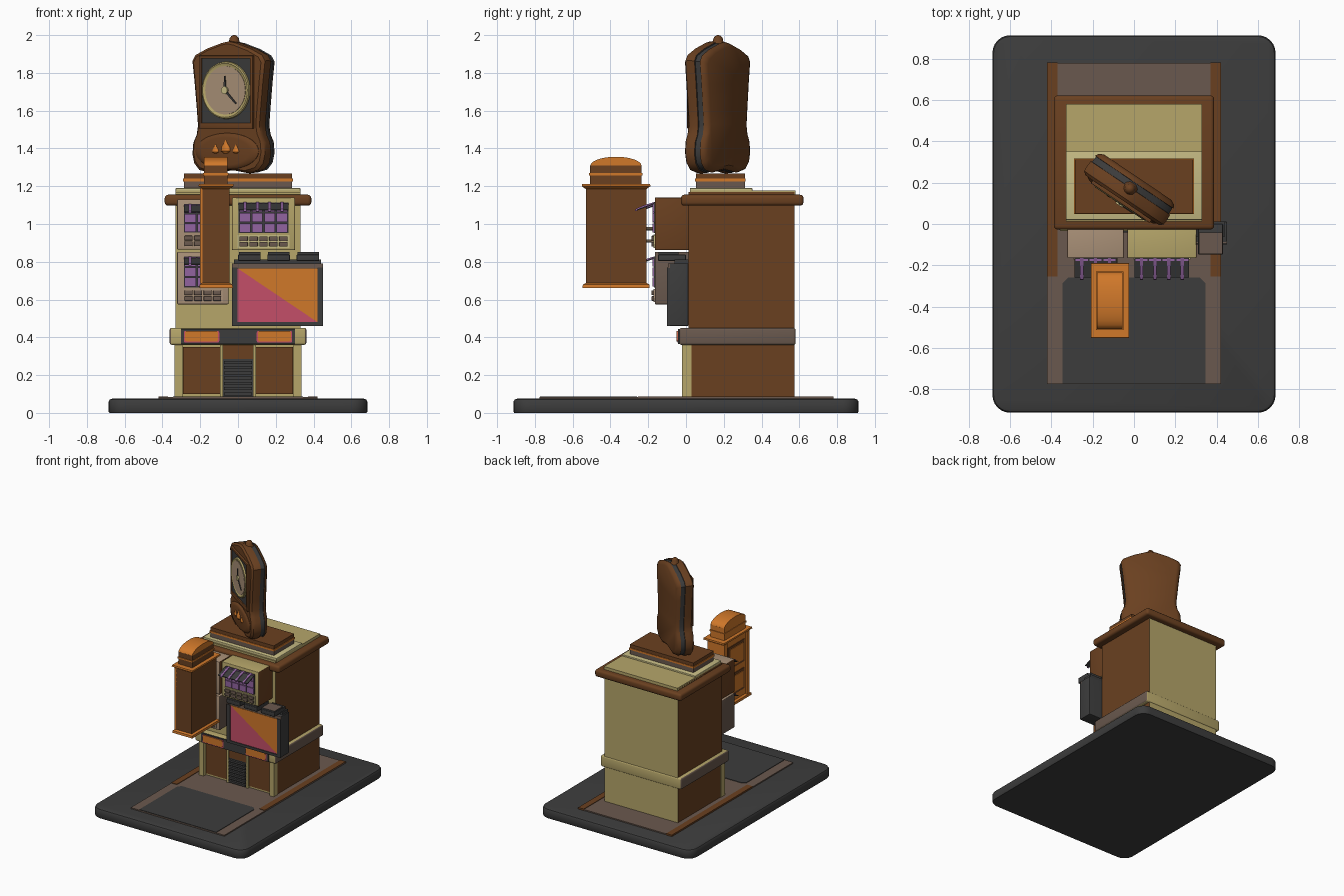
import bpy, bmesh, math
from mathutils import Matrix

if "Cube" in bpy.data.objects:
    bpy.data.objects.remove(bpy.data.objects["Cube"])


def material(name, r, g, b):
    m = bpy.data.materials.new(name)
    m.diffuse_color = [((c / 255 + 0.055) / 1.055) ** 2.4 for c in (r, g, b)] + [1]
    m.use_nodes = True
    m.node_tree.nodes["Principled BSDF"].inputs["Base Color"].default_value = m.diffuse_color
    return m


DARK = material("charcoal", 60, 60, 60)
BROWN = material("walnut_brown", 106, 64, 32)
ORANGE = material("amber_orange", 208, 120, 42)
KHAKI = material("khaki", 182, 166, 106)
PALE = material("pale_khaki", 198, 187, 132)
TAUPE = material("taupe", 106, 89, 78)
TAN = material("tan", 170, 145, 120)
PURPLE = material("purple", 146, 100, 160)
PINK = material("rose_pink", 196, 78, 104)


def finish(name, bm, mats, rule=None, M=None):
    bmesh.ops.recalc_face_normals(bm, faces=bm.faces)
    bm.normal_update()
    if rule:
        for f in bm.faces:
            f.material_index = rule(f)
    me = bpy.data.meshes.new(name)
    bm.to_mesh(me)
    bm.free()
    for m in mats:
        me.materials.append(m)
    if M:
        me.transform(M)
    ob = bpy.data.objects.new(name, me)
    bpy.context.collection.objects.link(ob)
    return ob


def box(name, xs, ys, zs, *mats, bev=0, rule=None, M=None):
    bm = bmesh.new()
    bmesh.ops.create_cube(bm, size=1)
    for v in bm.verts:
        v.co = [r[0] + (c + 0.5) * (r[1] - r[0]) for c, r in zip(v.co, (xs, ys, zs))]
    if bev:
        bmesh.ops.bevel(bm, geom=bm.edges[:], offset=bev, segments=3, profile=0.5, affect='EDGES')
    return finish(name, bm, mats, rule, M)


def loft(name, rings, *mats, rule=None, M=None):
    """Closed skin through rings of equal point count, with capped ends."""
    bm = bmesh.new()
    vr = [[bm.verts.new(p) for p in r] for r in rings]
    n = len(vr[0])
    for a, b in zip(vr, vr[1:]):
        for i in range(n):
            bm.faces.new((a[i], a[(i + 1) % n], b[(i + 1) % n], b[i]))
    bm.faces.new(vr[0])
    bm.faces.new(vr[-1])
    return finish(name, bm, mats, rule, M)


def prism(name, pts, axis, a, b, mat, M=None):
    put = {'x': lambda u, v, w: (w, u, v), 'y': lambda u, v, w: (u, w, v), 'z': lambda u, v, w: (u, v, w)}[axis]
    return loft(name, [[put(u, v, w) for u, v in pts] for w in (a, b)], mat, M=M)


def rounded(hx, hy, r, seg=6):
    pts = []
    for k, (sx, sy) in enumerate(((1, 1), (-1, 1), (-1, -1), (1, -1))):
        for i in range(seg + 1):
            t = math.pi / 2 * (k + i / seg)
            pts.append((sx * (hx - r) + r * math.cos(t), sy * (hy - r) + r * math.sin(t)))
    return pts


def ellipse(cx, cz, rx, rz, n=40):
    return [(cx + rx * math.cos(i * math.tau / n), cz + rz * math.sin(i * math.tau / n)) for i in range(n)]


def sides(f):
    return 1 if abs(f.normal.x) > 0.6 else 0


# Floor slab and inlays
loft("floor_slab", [[(x, y, z) for x, y in rounded(0.685 - i, 0.913 - i, 0.085 - i)]
                    for z, i in ((0, 0.004), (0.006, 0), (0.06, 0), (0.07, 0.006), (0.075, 0.018))], DARK)
box("floor_inlay", (-0.42, 0.42), (-0.775, 0.78), (0.07, 0.084), TAUPE)
for s in (-1, 1):
    box("floor_strip", sorted((s * 0.37, s * 0.42)), (-0.255, 0.782), (0.07, 0.088), BROWN)
prism("floor_mat", [(-0.345, -0.773), (0.345, -0.773), (0.345, -0.285), (0.32, -0.26), (-0.32, -0.26),
                    (-0.345, -0.285)], 'z', 0.075, 0.088, DARK)

# Cabinet body, belt and cornice
box("cabinet", (-0.33, 0.33), (0.012, 0.575), (0.08, 1.17), KHAKI, BROWN, rule=sides)
box("belt", (-0.362, 0.362), (-0.035, 0.58), (0.36, 0.45), KHAKI, TAUPE, bev=0.012, rule=sides)
box("cornice", (-0.388, 0.388), (-0.027, 0.622), (1.097, 1.155), BROWN, bev=0.018)
box("top_slab", (-0.33, 0.33), (0.02, 0.58), (1.15, 1.178), KHAKI)
box("top_frame", (-0.33, 0.33), (0.02, 0.352), (1.17, 1.19), PALE, bev=0.004)
box("plinth_lower", (-0.285, 0.285), (0.052, 0.312), (1.185, 1.227), TAUPE)
box("plinth_trim", (-0.29, 0.29), (0.048, 0.316), (1.225, 1.24), ORANGE)
box("plinth_upper", (-0.285, 0.285), (0.052, 0.312), (1.238, 1.268), BROWN)

# Lower front: drawers, doors and slatted vent
box("belt_panel", (-0.302, 0.302), (-0.042, 0), (0.366, 0.444), DARK)
for s in (-1, 1):
    rim = [(s * 0.193 + u, 0.403 + v) for u, v in rounded(0.094, 0.031, 0.01, 3)]
    prism("drawer_rim", rim, 'y', -0.046, -0.03, PINK)
    prism("drawer_front", [(s * 0.193 + u, 0.406 + v) for u, v in rounded(0.088, 0.028, 0.012, 3)],
          'y', -0.051, -0.03, ORANGE)
    box("door_panel", sorted((s * 0.093, s * 0.292)), (0.004, 0.02), (0.1, 0.35), BROWN)
    box("corner_post", sorted((s * 0.295, s * 0.335)), (-0.02, 0.03), (0.082, 0.362), KHAKI)
    box("door_post", sorted((s * 0.08, s * 0.095)), (-0.01, 0.02), (0.082, 0.362), KHAKI)
box("vent_header", (-0.08, 0.08), (0.0, 0.02), (0.285, 0.362), BROWN)
box("vent_back", (-0.08, 0.08), (0.002, 0.02), (0.085, 0.287), DARK)
for i in range(7):
    box("vent_slat", (-0.075, 0.075), (-0.016, 0.004), (0.092 + i * 0.028, 0.108 + i * 0.028), DARK)


# Control units with windows, awnings, levers and keys
def control_unit(x0, x1, z0, z1, mat, side, count):
    box("unit_case", (x0, x1), (-0.165, 0.015), (z0, z1), mat, side, bev=0.005, rule=sides)
    a, b, top, low = x0 + 0.035, x1 - 0.035, z1 - 0.025, z0 + 0.09
    box("unit_window", (a, b), (-0.17, -0.16), (low, top), DARK)
    w = (b - a) / count
    for i in range(count):
        xa = a + i * w
        for k in range(3):
            h = (top - low) / 3
            box("window_tile", (xa + 0.004, xa + w - 0.004), (-0.178, -0.168),
                (low + k * h + 0.003, low + (k + 1) * h - 0.003), PURPLE)
        xm = xa + w / 2
        prism("lever", [(-0.165, top - 0.008), (-0.165, top + 0.002), (-0.23, top - 0.018), (-0.268, top - 0.036),
                        (-0.27, top - 0.048), (-0.23, top - 0.03)], 'x', xm - 0.008, xm + 0.008, PURPLE)
    prism("awning", [(-0.165, top - 0.01), (-0.165, top - 0.003), (-0.26, top - 0.038), (-0.26, top - 0.044)],
          'x', a, b, DARK)
    n = count + 1
    w = (b - a) / n
    box("key_tray", (a - 0.006, b + 0.006), (-0.172, -0.16), (z0 + 0.012, z0 + 0.08), PALE if mat is KHAKI else TAN)
    for i in range(n):
        for k in range(2):
            box("key", (a + i * w + 0.004, a + (i + 1) * w - 0.004), (-0.182, -0.17),
                (z0 + 0.018 + k * 0.03, z0 + 0.043 + k * 0.03), TAUPE, bev=0.003)


control_unit(-0.032, 0.302, 0.862, 1.14, KHAKI, BROWN, 4)
control_unit(-0.322, -0.05, 0.865, 1.13, TAN, BROWN, 3)
control_unit(-0.322, -0.05, 0.575, 0.852, TAN, TAUPE, 3)

# Screen with two-tone picture and buttons above it
box("screen_case", (-0.032, 0.45), (-0.09, 0.012), (0.46, 0.792), DARK, bev=0.004)
box("screen_top_bar", (-0.032, 0.45), (-0.094, -0.085), (0.767, 0.792), TAUPE)
box("screen_bottom_bar", (-0.032, 0.45), (-0.1, -0.085), (0.46, 0.481), DARK)
for x in (-0.032, 0.42):
    box("screen_side_bar", (x, x + 0.03), (-0.1, -0.085), (0.46, 0.77), DARK)
prism("picture_lower", [(-0.002, 0.481), (0.42, 0.481), (-0.002, 0.765)], 'y', -0.094, -0.088, PINK)
prism("picture_upper", [(0.42, 0.481), (0.42, 0.765), (-0.002, 0.765)], 'y', -0.094, -0.088, ORANGE)
for x in (0.0, 0.155, 0.31):
    box("screen_button", (x, x + 0.12), (-0.148, 0.0), (0.805, 0.838), DARK, bev=0.004)
    box("screen_button_top", (x + 0.004, x + 0.118), (-0.145, -0.04), (0.836, 0.851), DARK, TAUPE,
        rule=lambda f: 1 if f.normal.z > 0.6 else 0)
box("button_rail", (-0.02, 0.44), (-0.06, 0.012), (0.785, 0.812), DARK)

# Side tower: brown shaft with an amber face towards -x
box("tower_shaft", (-0.187, -0.045), (-0.53, -0.21), (0.68, 1.2), BROWN, ORANGE,
    rule=lambda f: 1 if f.normal.x < -0.6 or f.normal.y > 0.6 else 0)
loft("tower_foot", [[(-0.116 + sx * (0.071 + i), -0.37 + sy * (0.16 + i), z) for sx, sy in
                     ((-1, -1), (1, -1), (1, 1), (-1, 1))] for z, i in ((0.662, 0.018), (0.68, 0.016), (0.688, 0.0))],
     ORANGE)
loft("tower_cornice", [[(-0.116 + sx * (0.071 + i), -0.37 + sy * (0.16 + i), z) for sx, sy in
                        ((-1, -1), (1, -1), (1, 1), (-1, 1))] for z, i in ((1.185, 0.0), (1.2, 0.022), (1.212, 0.02))],
     ORANGE)
box("tower_head", (-0.18, -0.055), (-0.507, -0.235), (1.21, 1.31), ORANGE, BROWN,
    rule=lambda f: 1 if f.normal.y < -0.6 or f.normal.x > 0.6 else 0)
box("tower_head_band", (-0.184, -0.051), (-0.513, -0.229), (1.258, 1.27), ORANGE)
arc = [(-0.371 + 0.136 * math.cos(i * math.pi / 12), 1.308 + 0.048 * math.sin(i * math.pi / 12)) for i in range(13)]
prism("tower_dome", arc, 'x', -0.18, -0.055, ORANGE)
for ya, yb in ((-0.53, -0.495), (-0.245, -0.21)):
    box("tower_pilaster", (-0.2, -0.18), (ya, yb), (0.685, 1.19), ORANGE)
for za, zb in ((0.74, 0.91), (0.96, 1.14)):
    box("tower_panel", (-0.192, -0.18), (-0.475, -0.265), (za, zb), BROWN)
    box("tower_panel_inset", (-0.197, -0.19), (-0.455, -0.285), (za + 0.02, zb - 0.02), ORANGE)
for z in (0.91, 0.975):
    prism("tower_bracket", ellipse(-0.09, z, 0.009, 0.009, 10), 'y', -0.215, -0.16, TAN)

# Mantel clock, turned on the plinth
T = Matrix.Translation((-0.02, 0.17, 0)) @ Matrix.Rotation(math.radians(-34), 4, 'Z')
half = [(0.0, 1.285), (0.05, 1.28), (0.12, 1.268), (0.19, 1.285), (0.222, 1.32), (0.234, 1.37), (0.228, 1.43),
        (0.207, 1.47), (0.198, 1.52), (0.205, 1.6), (0.22, 1.75), (0.234, 1.865), (0.215, 1.895), (0.14, 1.93),
        (0.075, 1.95), (0.045, 1.96), (0.0, 1.968)]
outline = half + [(-u, z) for u, z in half[-2:0:-1]]


def ring(y, s):
    return [(u * s, y, 1.62 + (z - 1.62) * (0.5 + s / 2)) for u, z in outline]


loft("clock_case", [ring(y, s) for y, s in ((-0.066, 0.92), (-0.052, 0.99), (-0.03, 1.0), (0.005, 0.99),
                                            (0.006, 0.96), (0.038, 0.95), (0.039, 0.98), (0.056, 0.94), (0.068, 0.84))],
     BROWN, DARK, M=T,
     rule=lambda f: 1 if 0.004 < f.calc_center_median().y < 0.0387 else 0)
loft("clock_finial", [[(r * math.cos(k * math.tau / 12), r * math.sin(k * math.tau / 12), z) for k in range(12)]
                      for z, r in ((1.945, 0.045), (1.965, 0.028), (1.985, 0.024), (1.996, 0.014), (2.0, 0.004))],
     BROWN, M=T)
box("dial_plate", (-0.16, 0.16), (-0.074, -0.06), (1.525, 1.885), DARK, M=T)
for xs, zs in (((-0.172, -0.155), (1.51, 1.89)), ((0.155, 0.172), (1.51, 1.89)),
               ((-0.172, 0.172), (1.505, 1.535)), ((-0.172, 0.172), (1.875, 1.892))):
    box("dial_moulding", xs, (-0.083, -0.06), zs, BROWN, bev=0.004, M=T)
loft("dial_bezel", [[(u, y, z) for u, z in ellipse(0, 1.708, r, r)]
                    for y, r in ((-0.07, 0.153), (-0.085, 0.15), (-0.088, 0.143), (-0.082, 0.13))], KHAKI, M=T)
prism("dial_face", ellipse(0, 1.708, 0.128, 0.128), 'y', -0.085, -0.075, TAN, M=T)
for ang, length in ((0, 0.075), (-135, 0.1)):
    H = T @ Matrix.Translation((0, 0, 1.708)) @ Matrix.Rotation(math.radians(-ang), 4, 'Y')
    prism("clock_hand", [(-0.006, 0), (0.006, 0), (0.004, length), (-0.004, length)], 'y', -0.092, -0.087, DARK,
          M=T @ Matrix.Translation((0, 0, 1.708)) @ Matrix.Rotation(math.radians(-ang), 4, 'Y'))
prism("hand_hub", ellipse(0, 1.708, 0.02, 0.02, 16), 'y', -0.096, -0.08, PALE, M=T)
loft("clock_apron", [[(u, y, z) for u, z in ellipse(0, 1.385, 0.205 * s, 0.098 * s)]
                     for y, s in ((-0.05, 1.0), (-0.068, 0.98), (-0.077, 0.9), (-0.081, 0.75))], BROWN, M=T)
for u, s in ((-0.065, 0.75), (0, 1.1), (0.065, 0.75)):
    loft("tulip_ornament", [[(u + r * s * math.cos(k * math.tau / 10), -0.081 + 0.5 * r * s * math.sin(k * math.tau / 10),
                              1.372 + z * s) for k in range(10)]
                            for z, r in ((0, 0.008), (0.012, 0.026), (0.03, 0.024), (0.05, 0.01), (0.066, 0.002))],
         ORANGE, M=T)

# Smooth rounded parts, keep edges sharp
bpy.ops.object.select_all(action='SELECT')
bpy.context.view_layer.objects.active = bpy.context.selected_objects[0]
bpy.ops.object.shade_smooth_by_angle(angle=math.radians(35))
